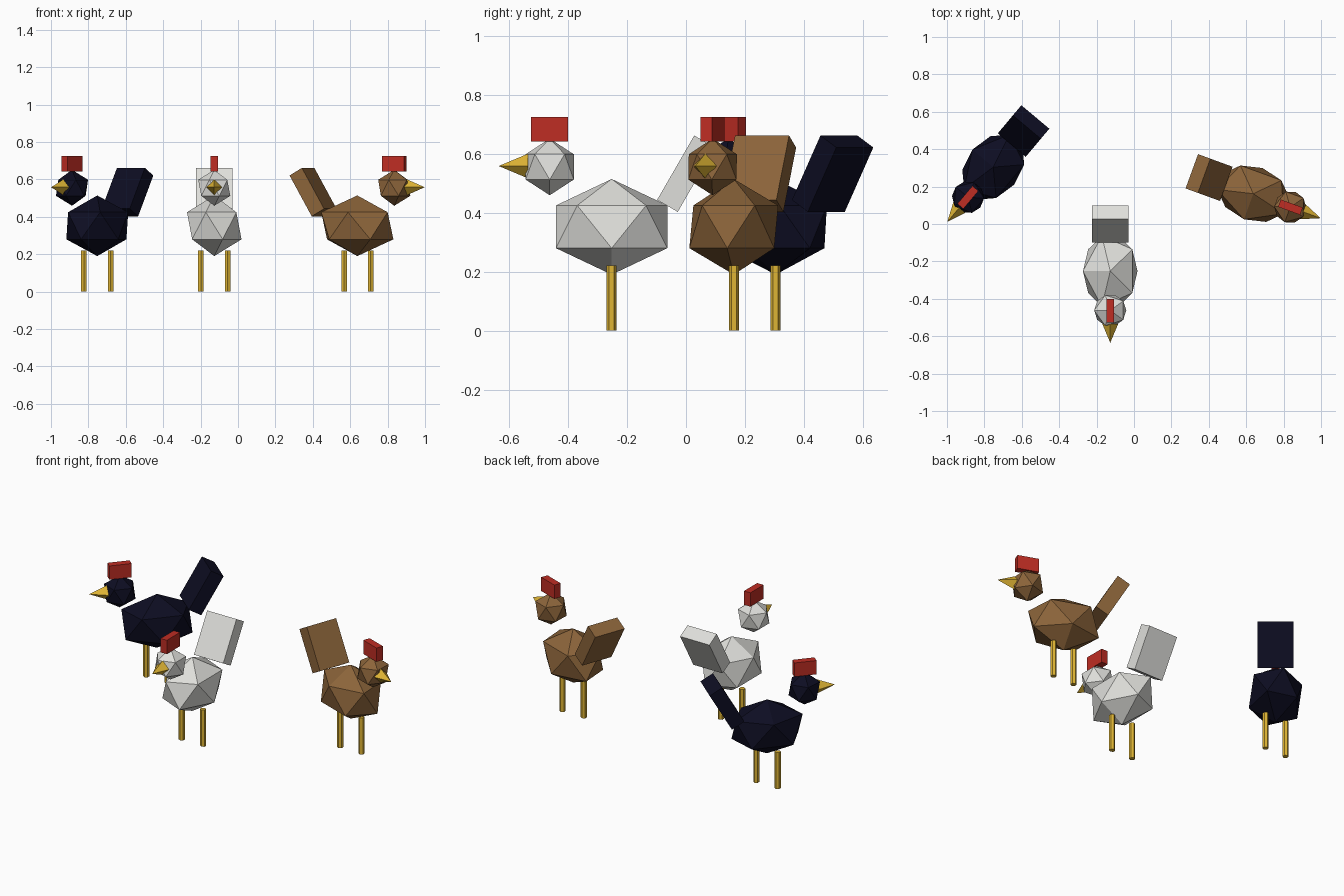
import bpy
import math
from mathutils import Matrix, Vector

cube = bpy.data.objects.get("Cube")
if cube:
    bpy.data.objects.remove(cube, do_unlink=True)


def material(name, rgb):
    m = bpy.data.materials.new(name)
    m.use_nodes = True
    color = (*rgb, 1.0)
    m.diffuse_color = color
    m.node_tree.nodes["Principled BSDF"].inputs["Base Color"].default_value = color
    return m


WHITE = material("white feathers", (0.74, 0.74, 0.71))
BROWN = material("brown feathers", (0.26, 0.127, 0.042))
NAVY = material("dark navy feathers", (0.004, 0.004, 0.016))
YELLOW = material("yellow beak and legs", (0.74, 0.46, 0.035))
RED = material("red comb", (0.52, 0.026, 0.017))


def place(name, mat, frame, loc, scale=(1, 1, 1), tilt=0.0):
    """Name the new primitive and set it in the bird's own frame (facing +y)."""
    ob = bpy.context.object
    ob.name = name
    ob.data.materials.append(mat)
    ob.matrix_world = (frame @ Matrix.Translation(loc)
                       @ Matrix.Rotation(tilt, 4, "X")
                       @ Matrix.Diagonal((*scale, 1)))
    return ob


def chicken(prefix, feathers, x, y, turn):
    add = bpy.ops.mesh
    ground = Matrix.Translation((x, y, 0))
    frame = ground @ Matrix.Rotation(math.radians(turn), 4, "Z")

    # Faceted body and head
    add.primitive_ico_sphere_add(subdivisions=1, radius=1)
    place(prefix + "_body", feathers, frame, Vector((0, 0, 0.352)), (0.163, 0.222, 0.162))
    add.primitive_ico_sphere_add(subdivisions=1, radius=0.096)
    place(prefix + "_head", feathers, frame, Vector((0, 0.21, 0.555)))

    # Slab tail leaning backwards
    add.primitive_cube_add(size=1)
    place(prefix + "_tail", feathers, frame, Vector((0, -0.252, 0.532)),
          (0.195, 0.081, 0.252), math.radians(30))

    # Comb and four-sided beak
    add.primitive_cube_add(size=1)
    place(prefix + "_comb", RED, frame, Vector((0, 0.211, 0.683)), (0.042, 0.125, 0.083))
    add.primitive_cone_add(vertices=4, radius1=0.042, radius2=0, depth=0.1)
    place(prefix + "_beak", YELLOW, frame, Vector((0, 0.333, 0.558)), tilt=-math.pi / 2)

    # Legs stand side by side along x whatever way the bird looks
    for side, sx in (("right", -1), ("left", 1)):
        add.primitive_cylinder_add(vertices=6, radius=0.017, depth=0.22)
        place(f"{prefix}_{side}_leg", YELLOW, ground, Vector((0.071 * sx, 0, 0.11)))


chicken("white_chicken", WHITE, -0.127, -0.252, 180)
chicken("brown_chicken", BROWN, 0.638, 0.162, -110)
chicken("dark_chicken", NAVY, -0.7525, 0.304, 140)
